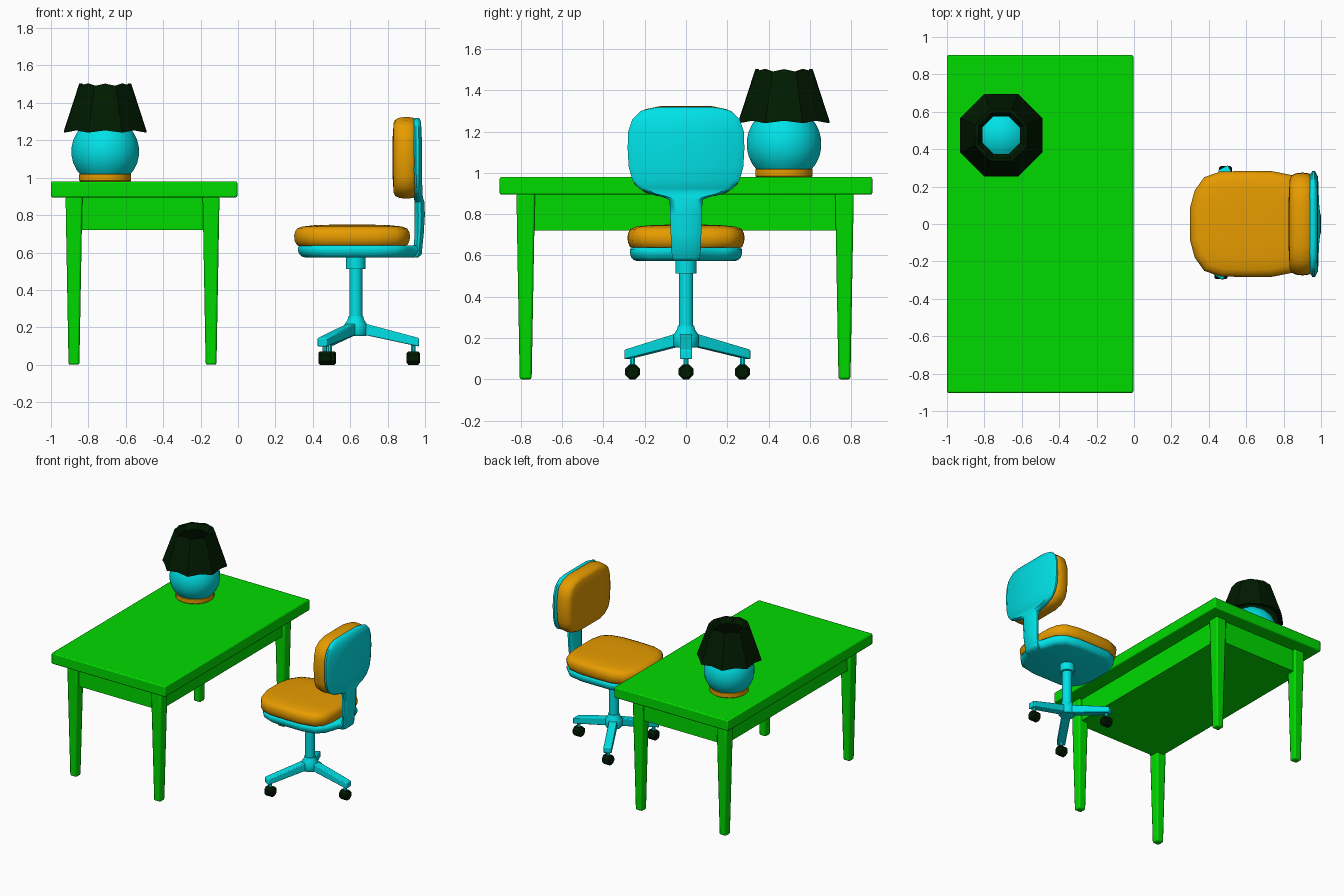
import bpy, bmesh, math
from mathutils import Vector, Matrix

if "Cube" in bpy.data.objects:
    bpy.data.objects.remove(bpy.data.objects["Cube"])


def material(name, rgb):
    m = bpy.data.materials.new(name)
    m.diffuse_color = (*rgb, 1)
    m.use_nodes = True
    m.node_tree.nodes["Principled BSDF"].inputs["Base Color"].default_value = m.diffuse_color
    return m


GREEN = material("green", (0, 0.70, 0))
CYAN = material("cyan", (0, 0.78, 0.82))
ORANGE = material("orange", (0.82, 0.34, 0))
DARK = material("dark green", (0, 0.010, 0))


def loft(name, rings, mat, closed=False, angle=35, bevel=0):
    """Skin a list of equal-length rings, capping the ends or joining them in a loop."""
    bm = bmesh.new()
    vs = [[bm.verts.new(p) for p in r] for r in rings]
    n = len(rings[0])
    pairs = list(zip(vs, vs[1:])) + ([(vs[-1], vs[0])] if closed else [])
    for a, b in pairs:
        for i in range(n):
            j = (i + 1) % n
            bm.faces.new((a[i], a[j], b[j], b[i]))
    if not closed:
        bm.faces.new(vs[0])
        bm.faces.new(vs[-1])
    bmesh.ops.recalc_face_normals(bm, faces=bm.faces)
    me = bpy.data.meshes.new(name)
    bm.to_mesh(me)
    bm.free()
    me.materials.append(mat)
    ob = bpy.data.objects.new(name, me)
    bpy.context.collection.objects.link(ob)
    bpy.context.view_layer.objects.active = ob
    for o in bpy.context.selected_objects:
        o.select_set(False)
    ob.select_set(True)
    if bevel:
        mod = ob.modifiers.new("bevel", 'BEVEL')
        mod.width, mod.segments = bevel, 2
    bpy.ops.object.shade_smooth_by_angle(angle=math.radians(angle))
    return ob


def rect(cx, cy, z, hx, hy):
    return [Vector((cx + a * hx, cy + b * hy, z)) for a, b in ((-1, -1), (1, -1), (1, 1), (-1, 1))]


def box(name, x, y, z, mat, bevel=0):
    c = ((x[0] + x[1]) / 2, (y[0] + y[1]) / 2)
    h = ((x[1] - x[0]) / 2, (y[1] - y[0]) / 2)
    return loft(name, [rect(*c, k, *h) for k in z], mat, bevel=bevel)


def lathe(name, cx, cy, profile, mat, n=16, angle=35):
    step = 2 * math.pi / n
    rings = [[Vector((cx + r * math.cos((i + .5) * step), cy + r * math.sin((i + .5) * step), z))
              for i in range(n)] for r, z in profile]
    return loft(name, rings, mat, angle=angle)


def pad(name, half, levels, mat, place):
    """Cushion: half outline (u, v) mirrored in v, scaled about its middle at each level."""
    line = half + [(u, -v) for u, v in reversed(half)]
    mid = (half[0][0] + half[-1][0]) / 2
    rings = [[place(mid + (u - mid) * s, v * s, w) for u, v in line] for w, s in levels]
    return loft(name, rings, mat, angle=50)


# Desk
box("desk_top", (-1, -.004), (-.903, .903), (.895, .98), GREEN, .008)
box("desk_apron", (-.895, -.125), (-.795, .79), (.72, .9), GREEN)
for x in (-.877, -.144):
    for y in (-.777, .768):
        loft("desk_leg", [rect(x, y, 0, .029, .029), rect(x, y, .72, .042, .042),
                          rect(x, y, .9, .045, .045)], GREEN, bevel=.01)

# Lamp
LX, LY = -.71, .475
lathe("lamp_foot", LX, LY, [(.132, .978), (.14, .985), (.14, 1.017), (.132, 1.026)], ORANGE, 24)
ball = [(.183 * math.cos(t), 1.14 + .183 * math.sin(t))
        for t in (math.radians(a) for a in range(-45, 86, 13))]
lathe("lamp_body", LX, LY, ball, CYAN, 24)


def scallop(apothem, z):
    # Octagon with a mid-point on each side, wavy in height
    ring = []
    for i in range(16):
        t = i * math.pi / 8
        r = apothem / math.cos(math.pi / 8) if i % 2 else apothem
        ring.append(Vector((LX + r * math.cos(t), LY + r * math.sin(t),
                            z + (-.006 if i % 2 else .006))))
    return ring


loft("lamp_shade", [scallop(.22, 1.247), scallop(.139, 1.497),
                    scallop(.122, 1.497), scallop(.1, 1.46), scallop(.19, 1.252)], DARK, True, 25)

# Chair seat
seat = [(.3, .09), (.325, .18), (.375, .25), (.46, .28), (.6, .284), (.74, .282),
        (.85, .26), (.9, .21), (.92, .12)]
pad("seat_cushion", seat, [(.63, .9), (.643, .96), (.665, .992), (.69, 1), (.71, .985), (.728, .95),
                           (.739, .86), (.746, .65), (.749, .35)], ORANGE,
    lambda u, v, w: Vector((u, v, w)))
shell = [(.32, .09), (.345, .18), (.39, .24), (.47, .272), (.74, .272), (.85, .25),
         (.91, .19), (.945, .08), (.975, .06)]
pad("seat_shell", shell, [(.573, .87), (.578, .93), (.59, .975), (.61, 1), (.628, 1), (.638, .97)],
    CYAN, lambda u, v, w: Vector((u, v, w)))

# Chair back
back = [(.888, .14), (.905, .2), (.945, .25), (1.0, .268), (1.1, .275), (1.2, .272),
        (1.27, .25), (1.308, .2), (1.325, .12)]
pad("back_cushion", back, [(.945, .95), (.935, .985), (.9, 1), (.865, .985), (.842, .94),
                           (.832, .86), (.827, .5)], ORANGE, lambda u, v, w: Vector((w, v, u)))
# Rows: height, half width, front x, rear x
rows = [(.574, .06, .93, .965), (.59, .068, .935, .982), (.7, .074, .945, .993),
        (.8, .077, .945, .999), (.87, .08, .943, .997), (.885, .12, .942, .991),
        (.9, .18, .941, .988), (.925, .228, .939, .986), (.965, .26, .937, .985),
        (1.03, .278, .936, .984), (1.12, .283, .936, .984), (1.2, .28, .936, .983),
        (1.26, .26, .936, .981), (1.3, .22, .937, .977), (1.314, .17, .94, .972),
        (1.32, .12, .946, .966)]
rings = []
for z, h, f, r in rows:
    c, d = min(.03, h * .4), (r - f) * .35
    rings.append([Vector((x, y, z)) for x, y in (
        (f, -h + c), (f, h - c), (f + d, h), (r - d, h),
        (r, h - c), (r, -h + c), (r - d, -h), (f + d, -h))])
loft("back_shell_and_spine", rings, CYAN, angle=50)

# Chair column
CX = .63
lathe("column", CX, 0, [(.035, .2), (.035, .54)], CYAN)
lathe("column_collar", CX, 0, [(.053, .512), (.053, .58)], CYAN)
lathe("hub", CX, 0, [(.055, .155), (.062, .165), (.062, .215), (.045, .24), (.04, .26)], CYAN)

# Three spokes; the casters all roll across the x axis
for degrees in (0, 117.2, -122.5):
    turn = Matrix.Translation((CX, 0, 0)) @ Matrix.Rotation(math.radians(degrees), 4, 'Z')

    def beam(r, h, lo, hi):
        return [turn @ Vector(p) for p in ((r, -h, lo), (r, h, lo), (r, h, hi), (r, -h, hi))]

    loft("spoke", [beam(.03, .03, .163, .225), beam(.338, .03, .097, .143)], CYAN, bevel=.006)
    tip = turn @ Vector((.307, 0, 0))
    lathe("caster_stem", tip.x, tip.y, [(.013, .05), (.013, .115)], CYAN, 8)
    wheel = []
    for x, r in ((-.035, .029), (-.027, .039), (.027, .039), (.035, .029)):
        wheel.append([Vector((tip.x + x, tip.y + r * math.cos((i + .5) * math.pi / 4),
                              .036 + r * math.sin((i + .5) * math.pi / 4))) for i in range(8)])
    loft("caster", wheel, DARK, angle=25)
